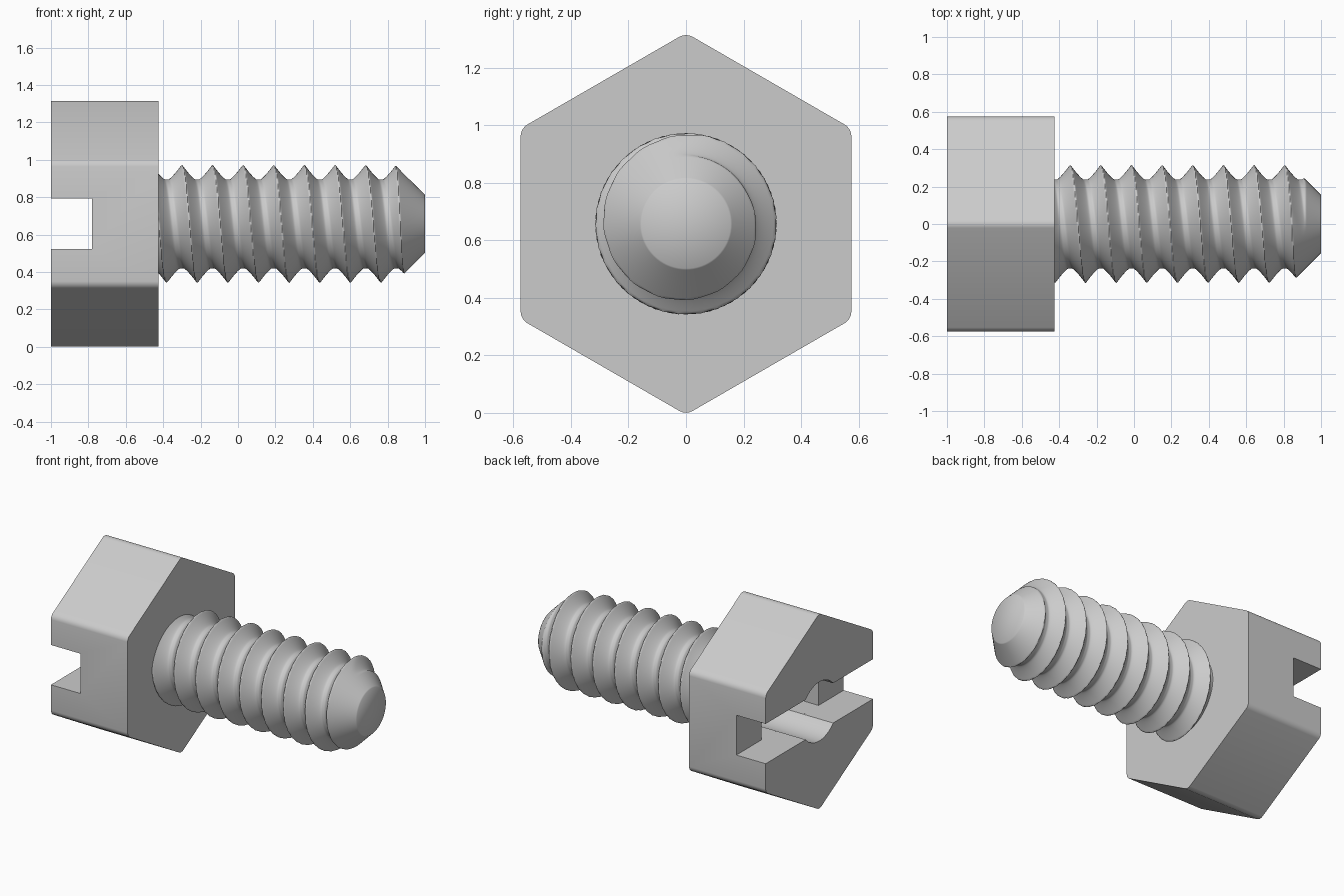
import bpy, bmesh, math
from mathutils import Matrix

if "Cube" in bpy.data.objects:
    bpy.data.objects.remove(bpy.data.objects["Cube"])

CZ = 0.6575            # height of the screw axis
HEAD_X = (-1.0, -0.425)


def make_object(name, bm):
    bmesh.ops.recalc_face_normals(bm, faces=bm.faces)
    me = bpy.data.meshes.new(name)
    bm.to_mesh(me)
    bm.free()
    ob = bpy.data.objects.new(name, me)
    bpy.context.collection.objects.link(ob)
    return ob


def activate(ob):
    bpy.ops.object.select_all(action='DESELECT')
    ob.select_set(True)
    bpy.context.view_layer.objects.active = ob


def smooth(ob, angle):
    activate(ob)
    bpy.ops.object.shade_smooth_by_angle(angle=math.radians(angle))


def cut(ob, cutter):
    activate(ob)
    mod = ob.modifiers.new("cut", 'BOOLEAN')
    mod.operation = 'DIFFERENCE'
    mod.solver = 'EXACT'
    mod.object = cutter
    bpy.ops.object.modifier_apply(modifier=mod.name)
    bpy.data.objects.remove(cutter)


def box_cutter(name, x0, x1, half_y, half_z):
    bm = bmesh.new()
    bmesh.ops.create_cube(bm, size=1, matrix=Matrix.Translation(((x0 + x1) / 2, 0, CZ))
                          @ Matrix.Diagonal((x1 - x0, 2 * half_y, 2 * half_z, 1)))
    return make_object(name, bm)


# Hexagonal head with slightly rounded corners
bm = bmesh.new()
R = 0.664
ring = [bm.verts.new((HEAD_X[0], R * math.sin(i * math.pi / 3), CZ + R * math.cos(i * math.pi / 3)))
        for i in range(6)]
face = bm.faces.new(ring)
ext = bmesh.ops.extrude_face_region(bm, geom=[face], use_keep_orig=True)
bmesh.ops.translate(bm, vec=(HEAD_X[1] - HEAD_X[0], 0, 0),
                    verts=[v for v in ext['geom'] if isinstance(v, bmesh.types.BMVert)])
long_edges = [e for e in bm.edges if abs(e.verts[0].co.x - e.verts[1].co.x) > 0.1]
bmesh.ops.bevel(bm, geom=long_edges, offset=0.025, segments=4, profile=0.5, affect='EDGES')
head = make_object("hex_head", bm)

# Driver slot, deeper middle pocket and round bore in the head
cut(head, box_cutter("slot", -1.1, -0.78, 0.8, 0.135))
cut(head, box_cutter("pocket", -1.05, -0.56, 0.305, 0.1349))
bm = bmesh.new()
bmesh.ops.create_cone(bm, cap_ends=True, segments=48, radius1=0.2, radius2=0.2, depth=0.5,
                      matrix=Matrix.Translation((-0.811, 0, CZ)) @ Matrix.Rotation(math.pi / 2, 4, 'Y'))
cut(head, make_object("bore", bm))
smooth(head, 25)

# Threaded shank: helical ridge clipped by a conical tip
PITCH, ROOT, RIDGE = 0.1638, 0.238, 0.078
X0, X1, RINGS, SEGS = -0.43, 1.0, 260, 72


def thread_radius(x, turn):
    t = ((x + 0.30) / PITCH - turn) % 1.0
    u = max(0.0, 1 - min(t, 1 - t) / 0.43)
    return min(ROOT + RIDGE * u ** 1.25, 0.155 + (X1 - x) * 1.0)


bm = bmesh.new()
rows = []
for i in range(RINGS + 1):
    x = X0 + (X1 - X0) * i / RINGS
    row = []
    for j in range(SEGS):
        turn = j / SEGS
        a = 2 * math.pi * turn
        r = thread_radius(x, turn)
        row.append(bm.verts.new((x, -r * math.sin(a), CZ + r * math.cos(a))))
    rows.append(row)
for a, b in zip(rows, rows[1:]):
    for j in range(SEGS):
        k = (j + 1) % SEGS
        bm.faces.new((a[j], a[k], b[k], b[j]))
bm.faces.new(rows[0])
bm.faces.new(rows[-1])
shank = make_object("threaded_shank", bm)
smooth(shank, 60)
